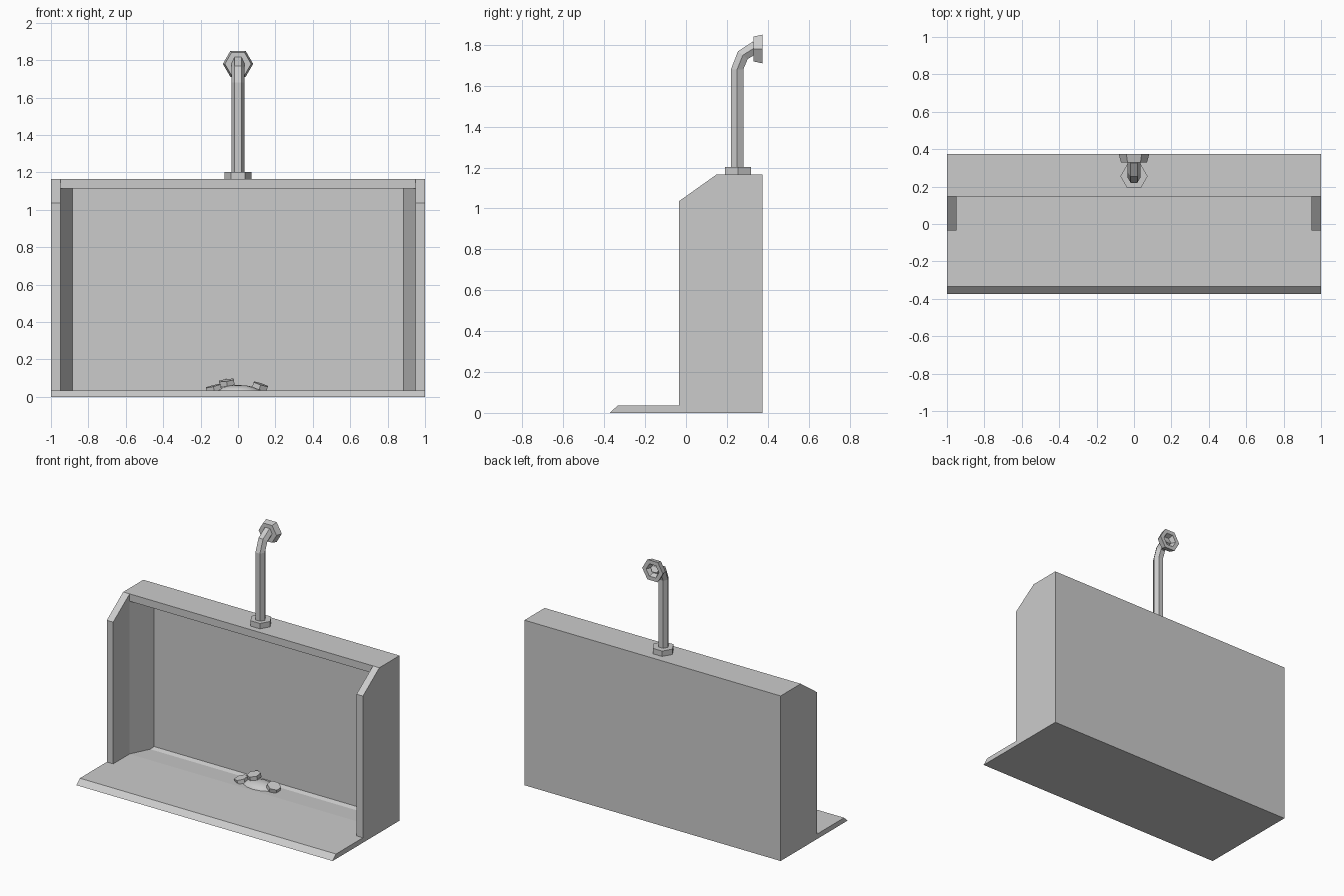
import bpy, bmesh, math
from mathutils import Vector, Matrix

cube = bpy.data.objects.get("Cube")
if cube:
    bpy.data.objects.remove(cube, do_unlink=True)

grey = bpy.data.materials.new("light_grey")
grey.use_nodes = True
grey.diffuse_color = (0.6, 0.6, 0.6, 1)
grey.node_tree.nodes["Principled BSDF"].inputs["Base Color"].default_value = (0.6, 0.6, 0.6, 1)


def add(name, bm):
    bmesh.ops.recalc_face_normals(bm, faces=bm.faces)
    mesh = bpy.data.meshes.new(name)
    bm.to_mesh(mesh)
    bm.free()
    mesh.materials.append(grey)
    ob = bpy.data.objects.new(name, mesh)
    bpy.context.collection.objects.link(ob)
    return ob


def prism(name, points, low, high, axis):
    """Extrude a 2D outline: (y, z) points along x, or (x, y) points along z."""
    bm = bmesh.new()
    place = (lambda a, b: (low, a, b)) if axis == "x" else (lambda a, b: (a, b, low))
    face = bm.faces.new([bm.verts.new(place(a, b)) for a, b in points])
    grown = bmesh.ops.extrude_face_region(bm, geom=[face])["geom"]
    depth = high - low
    step = Vector((depth, 0, 0)) if axis == "x" else Vector((0, 0, depth))
    bmesh.ops.translate(bm, vec=step, verts=[v for v in grown if isinstance(v, bmesh.types.BMVert)])
    return add(name, bm)


def hex_rings(name, rings):
    """Bridge six-sided rings given as (y, z, radius, heading in degrees above +y)."""
    bm = bmesh.new()
    loops = []
    for y, z, r, heading in rings:
        h = math.radians(heading)
        across = Vector((0, -math.sin(h), math.cos(h)))
        loops.append([bm.verts.new(Vector((0, y, z)) + Vector((r * math.cos(t), 0, 0))
                                   + across * r * math.sin(t))
                      for t in (k * math.pi / 3 for k in range(6))])
    for a, b in zip(loops, loops[1:]):
        for k in range(6):
            n = (k + 1) % 6
            bm.faces.new((a[k], a[n], b[n], b[k]))
    bm.faces.new(loops[0])
    bm.faces.new(loops[-1])
    return add(name, bm)


# Basin shell, with a shallow trough in the floor
FLOOR, RAIL, TOP = 0.035, 1.113, 1.165
FRONT, HEAD, PANEL, BACK = -0.035, 0.148, 0.33, 0.373
INNER = 0.95
prism("front_lip", [(-BACK, 0), (FRONT, 0), (FRONT, FLOOR), (-0.335, FLOOR)], -1, 1, "x")
prism("basin_floor", [(FRONT, 0), (BACK, 0), (BACK, FLOOR), (PANEL, FLOOR),
                      (0.3, 0.025), (HEAD, FLOOR), (FRONT, FLOOR)], -INNER, INNER, "x")
prism("back_panel", [(PANEL, FLOOR), (BACK, FLOOR), (BACK, RAIL), (PANEL, RAIL)], -INNER, INNER, "x")
prism("top_rail", [(HEAD, RAIL), (BACK, RAIL), (BACK, TOP), (HEAD, TOP)], -INNER, INNER, "x")
wall = [(FRONT, 0), (BACK, 0), (BACK, TOP), (HEAD, TOP), (FRONT, 1.035)]
for side, s in (("left", 1), ("right", -1)):
    prism(side + "_wall", wall, s * INNER, s, "x")
    prism(side + "_corner_fillet", [(s * INNER, HEAD), (s * INNER, PANEL), (s * 0.885, PANEL)],
          0.02, RAIL, "z")

# Water pipe with its fittings
hex_rings("pipe_flange", [(0.255, TOP, 0.073, 90), (0.255, 1.203, 0.073, 90)])
hex_rings("water_pipe", [(0.25, 1.19, 0.035, 90), (0.25, 1.68, 0.035, 90),
                         (0.278, 1.75, 0.035, 52), (0.342, 1.79, 0.035, 30)])
hex_rings("pipe_end_nut", [(0.33, 1.78, 0.07, 0), (BACK, 1.78, 0.081, 0),
                           (BACK, 1.78, 0.05, 0), (0.34, 1.78, 0.035, 0)])

# Drain dome
bm = bmesh.new()
bmesh.ops.create_uvsphere(bm, u_segments=12, v_segments=8, radius=1)
bmesh.ops.bisect_plane(bm, geom=bm.verts[:] + bm.edges[:] + bm.faces[:], plane_co=(0, 0, 0),
                       plane_no=(0, 0, -1), clear_outer=True)
bmesh.ops.transform(bm, verts=bm.verts,
                    matrix=Matrix.Translation((0, 0.24, 0.025)) @ Matrix.Diagonal((0.12, 0.08, 0.038, 1)))
dome = add("drain_dome", bm)
for poly in dome.data.polygons:
    poly.use_smooth = True

# Freshener tablets resting around the drain
for i, (x, y, z, tilt_x, tilt_y) in enumerate([(-0.13, 0.225, 0.045, 5, -14),
                                               (-0.06, 0.265, 0.075, 8, -8),
                                               (0.118, 0.23, 0.055, 6, 18)]):
    bm = bmesh.new()
    bmesh.ops.create_cone(bm, cap_ends=True, segments=6, radius1=0.046, radius2=0.046, depth=0.028)
    tilt = Matrix.Rotation(math.radians(tilt_y), 4, "Y") @ Matrix.Rotation(math.radians(tilt_x), 4, "X")
    bmesh.ops.transform(bm, verts=bm.verts, matrix=Matrix.Translation((x, y, z)) @ tilt)
    add("tablet_%d" % (i + 1), bm)
